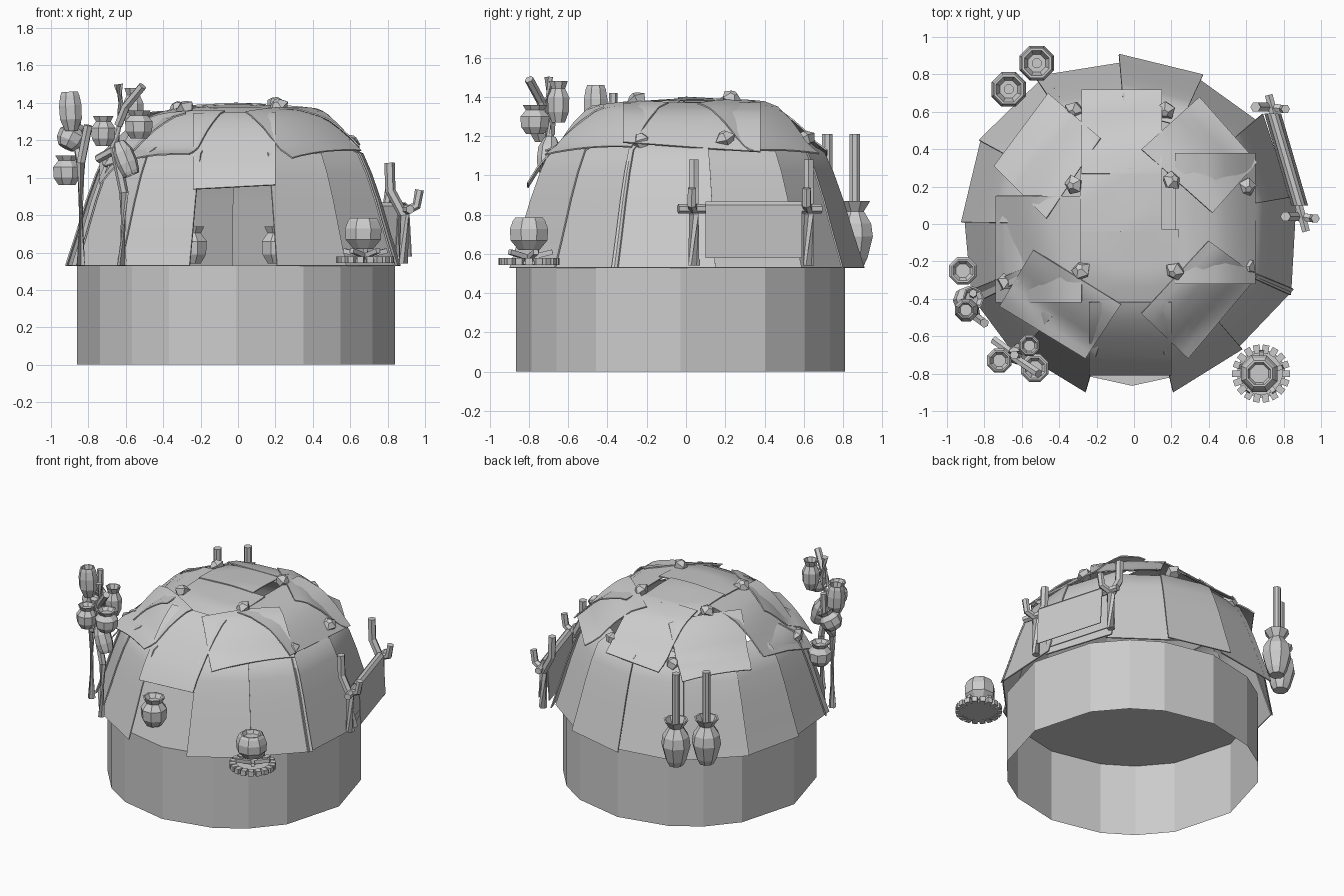
import bpy, bmesh, math, random
from mathutils import Vector

random.seed(4)
cube = bpy.data.objects.get("Cube")
if cube:
    bpy.data.objects.remove(cube, do_unlink=True)

grey = bpy.data.materials.new("plain grey")
grey.use_nodes = True
grey.diffuse_color = (0.6, 0.6, 0.6, 1)
grey.node_tree.nodes["Principled BSDF"].inputs["Base Color"].default_value = (0.6, 0.6, 0.6, 1)


def add_mesh(name, verts, faces, thickness=0):
    """Solid flat-shaded part, or a thin smooth sheet if a thickness is given."""
    me = bpy.data.meshes.new(name)
    me.from_pydata([tuple(v) for v in verts], [], faces)
    bm = bmesh.new()
    bm.from_mesh(me)
    bmesh.ops.recalc_face_normals(bm, faces=bm.faces)
    if thickness:
        bmesh.ops.solidify(bm, geom=bm.faces[:], thickness=thickness)
        bmesh.ops.recalc_face_normals(bm, faces=bm.faces)
    bm.to_mesh(me)
    bm.free()
    me.materials.append(grey)
    bpy.context.collection.objects.link(bpy.data.objects.new(name, me))
    if thickness:
        me.polygons.foreach_set("use_smooth", [True] * len(me.polygons))
        me.set_sharp_from_angle(angle=math.radians(40))


def grid(name, rows, thickness):
    """Thin sheet through equal-length rows of points."""
    n = len(rows[0])
    faces = [(i * n + j, i * n + j + 1, (i + 1) * n + j + 1, (i + 1) * n + j)
             for i in range(len(rows) - 1) for j in range(n - 1)]
    add_mesh(name, [v for row in rows for v in row], faces, thickness)


def rings(name, loops, caps=(True, True)):
    """Skin a list of equal-length vertex rings."""
    n = len(loops[0])
    faces = [(i * n + j, i * n + (j + 1) % n, (i + 1) * n + (j + 1) % n, (i + 1) * n + j)
             for i in range(len(loops) - 1) for j in range(n)]
    if caps[0]:
        faces.append(tuple(range(n)))
    if caps[1]:
        faces.append(tuple(range((len(loops) - 1) * n, len(loops) * n)))
    add_mesh(name, [v for loop in loops for v in loop], faces)


def ring(center, axis, radius, n):
    q = Vector(axis).to_track_quat('Z', 'Y')
    return [Vector(center) + q @ Vector((radius * math.cos(math.tau * (k + .5) / n),
                                         radius * math.sin(math.tau * (k + .5) / n), 0)) for k in range(n)]


def stick(name, points, radius=0.025, n=6):
    pts = [Vector(p) for p in points]
    loops = []
    for i, p in enumerate(pts):
        axis = pts[min(i + 1, len(pts) - 1)] - pts[max(i - 1, 0)]
        loops.append(ring(p, axis, radius, n))
    rings(name, loops)


POT = [(0, .6), (.25, .95), (.6, 1), (.82, .62), (1, .85)]
ROUND_POT = [(0, .55), (.3, .97), (.65, 1), (.9, .85), (1, .72)]
VASE = [(0, .5), (.12, .7), (.45, 1), (.65, .9), (.84, .5), (1, .85)]


def pot(name, base, height, radius, profile=POT, lean=(0, 0, 1), n=8):
    """Lathed vessel with a sunken mouth."""
    axis = Vector(lean).normalized()
    base = Vector(base)
    loops = [ring(base + axis * height * t, axis, radius * r, n) for t, r in profile]
    rim = profile[-1][1]
    loops.append(ring(base + axis * height, axis, radius * rim * .85, n))
    loops.append(ring(base + axis * height * .85, axis, radius * .5, n))
    rings(name, loops)


# Tall open base wall and the floor on top of it
ring_angles = [0, 31, 49, 65, 90]
angles = ring_angles + [180 - a for a in ring_angles[-2::-1]]
angles += [360 - a for a in angles[-2:0:-1]]
wall = [(-.01 + .85 * math.cos(math.radians(a)), -.027 + .838 * math.sin(math.radians(a))) for a in angles]
rings("base_wall", [[(x, y, z) for x, y in wall] for z in (0, .53)], (False, True))

# Lower hide panels, given by their bottom edges, overlapping and leaning inwards
bottoms = [((.21, -.90), (.58, -.67)), ((.53, -.69), (.855, -.35)), ((.84, -.38), (.87, .15)),
           ((.85, .10), (.69, .59)), ((.69, .53), (.30, .81)), ((.37, .80), (-.08, .91)),
           ((-.03, .87), (-.53, .79)), ((-.47, .80), (-.83, .45)), ((-.82, .45), (-.925, .01)),
           ((-.91, .06), (-.865, -.43)), ((-.89, -.36), (-.63, -.71)), ((-.67, -.65), (-.26, -.90))]
lean = [(.53, 1), (.70, .94), (.88, .88), (1.02, .825), (1.13, .77), (1.18, .66)]
for a, b in bottoms:
    a, b = Vector(a), Vector(b)
    grid("lower_hide", [[(*(a.lerp(b, t) * s), z) for t in (0, .5, 1)] for z, s in lean], .008)

# Roof hides bent over the dome
DOME = [(0, 1.39), (.3, 1.37), (.45, 1.325), (.55, 1.25), (.6, 1.2), (.66, 1.135), (.75, 1.06), (.85, .93), (1, .7)]


def dome_z(r):
    for (r0, z0), (r1, z1) in zip(DOME, DOME[1:]):
        if r <= r1:
            return z0 + (z1 - z0) * (r - r0) / (r1 - r0)
    return DOME[-1][1]


def drape(name, corners, lift, flare=0, bend=1.0, n=8):
    """Sheet over four plan corners; bend blends a round drape into a one-way bend."""
    c = [Vector(p) for p in corners]
    out = (sum(c, Vector((0, 0))) / 4).normalized()
    rows = []
    for i in range(n + 1):
        row = []
        for j in range(n + 1):
            p = c[0].lerp(c[1], i / n).lerp(c[3].lerp(c[2], i / n), j / n)
            r = bend * abs(p.dot(out)) + (1 - bend) * p.length
            row.append((p.x, p.y, dome_z(r) + lift + flare * max(0, r - .66)))
        rows.append(row)
    grid(name, rows, .008)


def box(x0, x1, y0, y1):
    return [(x0, y0), (x1, y0), (x1, y1), (x0, y1)]


drape("crown_hide", box(-.29, .24, -.44, -.03), .005, bend=.3)
drape("crown_hide_back", box(-.29, .15, -.04, .30), .012, bend=.3)
drape("left_side_hide", box(.22, .65, -.32, .38), 0)
drape("right_side_hide", box(-.74, -.28, -.42, .15), 0)
drape("back_hide", box(-.28, .15, .27, .72), .015, .3)
drape("door_flap", box(-.24, .2, -.81, -.42), .015, -.3)
drape("front_right_hide", [(-.54, -.14), (-.07, -.43), (-.26, -.72), (-.72, -.44)], .02, .5, .5)
drape("front_left_hide", [(.40, -.09), (.04, -.48), (.29, -.72), (.66, -.28)], .025, .3, .5)
drape("back_left_hide", [(.35, .68), (.04, .40), (.42, .06), (.66, .33)], .025, .3, .5)
drape("back_right_hide", [(-.46, .70), (-.75, .31), (-.47, .03), (-.18, .46)], .02, .5, .5)

# Small knots pinning the hides
for x, y in [(-.32, .61), (.17, .61), (-.32, .21), (.2, .23), (.6, .2),
             (.6, -.23), (.22, -.25), (-.28, -.25), (-.68, -.31)]:
    p = Vector((x, y, dome_z(math.hypot(x, y)) + .02))
    tilt = Vector((random.uniform(-.7, .7), random.uniform(-.7, .7), 1)).normalized()
    rings("hide_knot", [ring(p - tilt * .03, tilt, .035, 5), ring(p + tilt * .01, tilt, .055, 5),
                        ring(p + tilt * .04, tilt, .02, 5)])

# Pots inside the doorway
for x in (-.25, .21):
    pot("door_pot", (x, -.62, .54), .2, .09)

# Campfire: stone ring, crossed logs and cooking pot
fire = Vector((.68, -.80, .545))
rings("fire_bed", [ring(fire + Vector((0, 0, h)), (0, 0, 1), .13, 16) for h in (0, .02)])
for k in range(18):
    a = math.tau * k / 18
    d = Vector((math.cos(a), math.sin(a), 0))
    stick("fire_stone", [fire + d * .11 + Vector((0, 0, .016)), fire + d * .155 + Vector((0, 0, .016))], .025, 4)
for k in range(5):
    a = math.tau * k / 5 + .3
    d = Vector((math.cos(a), math.sin(a), 0))
    stick("fire_log", [fire + d * .12 + Vector((0, 0, .065)), fire - d * .02 + Vector((0, 0, .03))], .018, 4)
pot("cooking_pot", fire + Vector((-.01, 0, .075)), .165, .105, ROUND_POT)

# Tall vases with poles behind the hut
for x, y in [(-.67, .72), (-.52, .86)]:
    pot("tall_vase", (x, y, .54), .33, .1, VASE)
    stick("vase_pole", [(x, y, .75), (x, y, 1.21)], .028, 8)

# Drying rack: two forked posts, a cross pole and a hide folded over it
for x, y in [(.885, .04), (.725, .625)]:
    stick("rack_post", [(x, y, .54), (x, y, .8), (x - .07, y, .93), (x - .075, y, 1.08)], .028)
    stick("rack_fork", [(x, y, .82), (x + .07, y - .01, .85), (x + .085, y - .01, .935)], .024)
stick("rack_pole", [(.92, -.04, .83), (.72, .69, .83)], .024)
ends = [Vector((.885, .10, 0)), Vector((.742, .59, 0))]
fold = [(.045, .58), (.03, .85), (.012, .868), (-.012, .868), (-.03, .85), (-.045, .58)]
grid("rack_hide", [[e + Vector((dx, 0, z)) for e in ends] for dx, z in fold], .006)

# Right-hand pole with hanging pots
stick("pole_rear", [(-.84, -.50, .53), (-.84, -.50, 1.08), (-.80, -.53, 1.28)])
stick("pole_rear_branch", [(-.84, -.50, 1.06), (-.86, -.38, 1.18), (-.86, -.37, 1.42)], .022)
pot("hanging_pot", (-.915, -.25, .96), .16, .08)
pot("hanging_pot", (-.92, -.42, 1.16), .14, .075, POT, (.5, .2, 1))
pot("hanging_jar", (-.89, -.46, 1.25), .21, .065, ROUND_POT, (-.05, 0, 1))

# Front pole with hanging pots
stick("pole_front", [(-.62, -.70, .53), (-.61, -.70, .92), (-.66, -.70, 1.16),
                     (-.62, -.70, 1.35), (-.64, -.70, 1.5)])
stick("pole_front_branch", [(-.64, -.71, 1.28), (-.60, -.74, 1.38), (-.51, -.80, 1.49)], .024)
stick("pole_front_twig", [(-.64, -.70, 1.16), (-.75, -.62, 1.10)], .024)
pot("hanging_pot", (-.72, -.73, 1.17), .16, .07)
pot("hanging_pot", (-.53, -.77, 1.21), .15, .08)
pot("hanging_jar", (-.64, -.69, 1.19), .19, .06, ROUND_POT, (.4, -.1, -1))
pot("hanging_jar", (-.56, -.65, 1.27), .21, .06)
